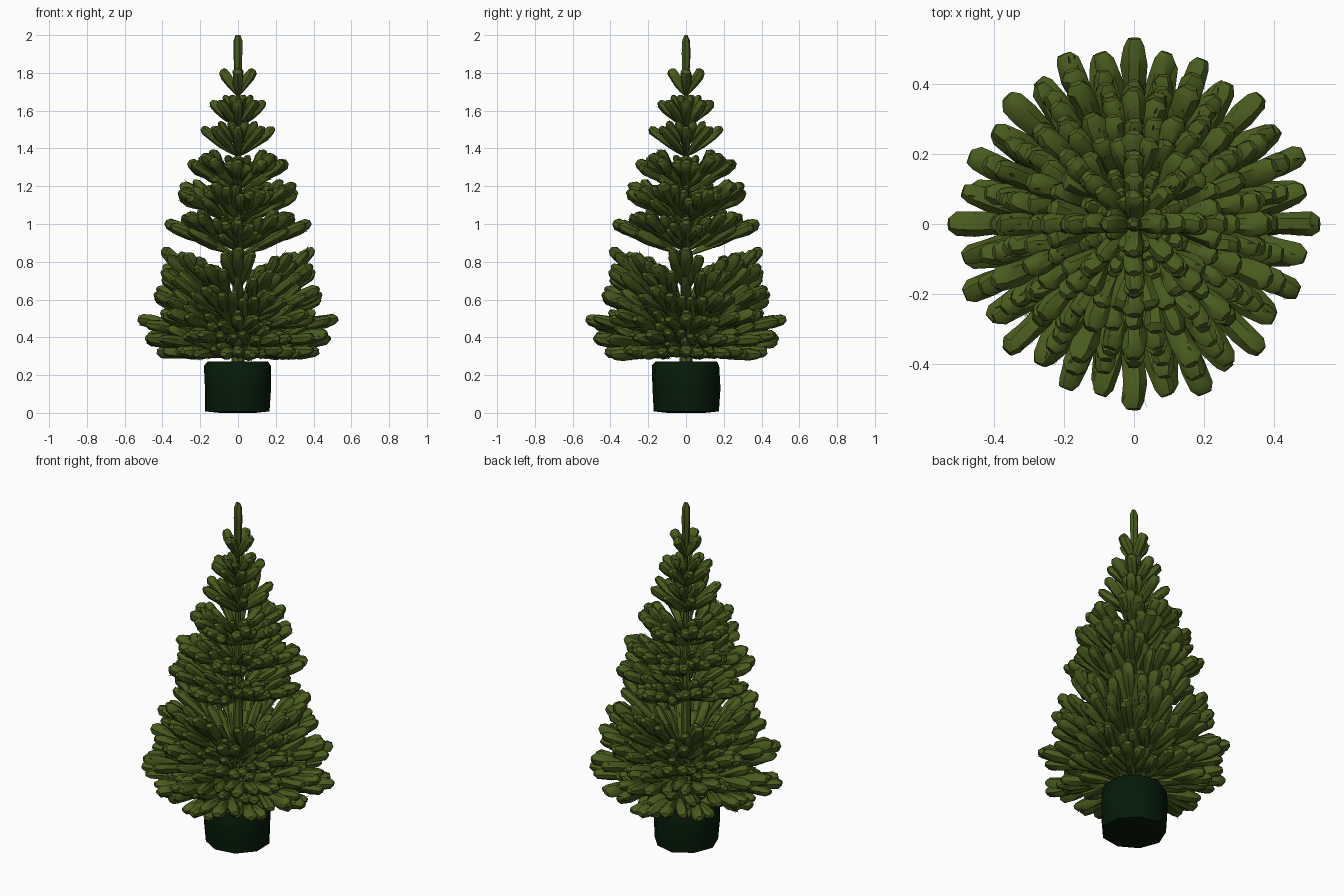
import bpy, bmesh, math, random
from mathutils import Vector

if "Cube" in bpy.data.objects:
    bpy.data.objects.remove(bpy.data.objects["Cube"])

random.seed(4)


def material(name, rgb):
    m = bpy.data.materials.new(name)
    m.diffuse_color = (*rgb, 1)
    m.use_nodes = True
    m.node_tree.nodes["Principled BSDF"].inputs["Base Color"].default_value = m.diffuse_color
    return m


GREEN = material("needle green", (0.066, 0.105, 0.013))
POT = material("dark pot green", (0.0015, 0.0105, 0.0025))


def finish(bm, name, mat, angle):
    bmesh.ops.recalc_face_normals(bm, faces=bm.faces)
    me = bpy.data.meshes.new(name)
    bm.to_mesh(me)
    bm.free()
    ob = bpy.data.objects.new(name, me)
    bpy.context.collection.objects.link(ob)
    me.materials.append(mat)
    bpy.ops.object.select_all(action='DESELECT')
    ob.select_set(True)
    bpy.context.view_layer.objects.active = ob
    bpy.ops.object.shade_smooth_by_angle(angle=math.radians(angle))
    return ob


# Shoot profile: (position along, width, height)
SHOOT = [(0, .22, .22), (.2, .55, .55), (.45, .9, .85), (.72, 1, 1), (.92, .95, .85), (1, .55, .35)]


def shoot(bm, a, b, r, needles=8, sides=7, jitter=.15):
    """Blunt needle-covered shoot from a to b with maximum radius r."""
    a, b = Vector(a), Vector(b)
    d = (b - a).normalized()
    side = d.cross(Vector((0, 0, 1)))
    side = side.normalized() if side.length > .01 else Vector((1, 0, 0))
    up = side.cross(d).normalized()
    rings = []
    for t, w, h in SHOOT:
        ring = []
        for i in range(sides):
            q = 2 * math.pi * (i + .25) / sides
            k = r * random.uniform(1 - jitter, 1 + jitter)
            ring.append(bm.verts.new(a.lerp(b, t) + side * (math.cos(q) * w * k) + up * (math.sin(q) * h * k)))
        rings.append(ring)
    for p, q in zip(rings, rings[1:]):
        for i in range(sides):
            j = (i + 1) % sides
            bm.faces.new((p[i], p[j], q[j], q[i]))
    bm.faces.new(rings[0][::-1])
    bm.faces.new(rings[-1])
    # loose needles lying along the surface
    for _ in range(needles):
        t = random.uniform(.3, .9)
        q = random.uniform(0, 2 * math.pi)
        n = side * math.cos(q) + up * math.sin(q)
        root = a.lerp(b, t) + n * r * .8
        w = d.cross(n) * .004
        bm.faces.new([bm.verts.new(v) for v in (root - w, root + w, root + d * .025 + n * r * .28)])


def polar(angle, r, z):
    return Vector((r * math.cos(angle), r * math.sin(angle), z))


def branch(bm, ang, R, z_tip, z_base, full):
    """Main bough with side shoots fanned sideways and up and down."""
    base, tip = polar(ang, 0, z_base), polar(ang, R, z_tip)
    if not full:
        shoot(bm, base, tip, .029, 4)
        return
    L = (tip - base).length
    rise = z_tip - z_base
    steep = rise > .25
    shoot(bm, base.lerp(tip, max(.25, 1 - .27 / L)), tip, .036)
    shoot(bm, base.lerp(tip, .05), base.lerp(tip, .68), .03)
    for s in (-1, 1):
        dz = random.uniform(-.025, .015)
        shoot(bm, base.lerp(tip, .4), polar(ang + math.radians(11) * s, R * .94, z_base + rise * .93 + dz), .032)
        if R > .3 and not steep:
            dz = random.uniform(-.02, .05)
            shoot(bm, base.lerp(tip, .22), polar(ang + math.radians(19) * s, R * .72, z_base + rise * .72 + dz), .029)
    # shorter shoots above and below the bough
    shoot(bm, base.lerp(tip, .35), polar(ang, R * .77, z_base + rise * .77 + .065), .03)
    if R > .3:
        shoot(bm, base.lerp(tip, .15), polar(ang, R * .48, z_base + rise * .48 + .075), .027)


# Whorls: tip radius, tip height, height at trunk, side shoots, lift of diagonal boughs
TIERS = [
    (.083, 1.82, 1.68, False, None), (.142, 1.65, 1.51, False, 0),
    (.192, 1.51, 1.36, False, 0), (.262, 1.33, 1.16, True, .035),
    (.335, 1.17, .99, True, .04), (.385, 1.01, .83, True, .04),
    (.40, .87, .50, True, -.03), (.435, .75, .46, True, .03),
    (.475, .63, .42, True, .03), (.53, .50, .38, True, .03),
    (.525, .395, .345, True, .02), (.43, .325, .315, True, 0),
]
for k, (R, zt, zb, full, lift) in enumerate(TIERS):
    bm = bmesh.new()
    # lower whorls alternate their rotation so the tips interleave
    off = math.pi / 8 if k in (4, 7, 8, 10) else 0
    for i in range(8):
        ang = off + math.pi * i / 4
        if i % 2 == 0:
            branch(bm, ang, R, zt, zb, full)
        elif lift is not None:
            branch(bm, ang, R * .97, zt + lift, zb + lift * .6, full)
        # steep inner shoots on the upper whorls
        if 0 < k < 6:
            a = ang + math.pi / 8
            shoot(bm, polar(a, 0, zb + .05), polar(a, R * .55, zt + .03), .022, 3)
    finish(bm, f"branch_whorl_{k + 1}", GREEN, 40)

# Top leader
bm = bmesh.new()
shoot(bm, (0, 0, 1.66), (0, 0, 2.0), .024, 5, 6, .05)
finish(bm, "leader", GREEN, 40)

# Trunk
bm = bmesh.new()
bmesh.ops.create_cone(bm, cap_ends=True, segments=8, radius1=.035, radius2=.01, depth=1.5)
bmesh.ops.translate(bm, verts=bm.verts, vec=(0, 0, .98))
finish(bm, "trunk", GREEN, 40)

# Pot: slightly lumpy eight-sided tub
bm = bmesh.new()
rings = []
for r, z in [(.10, 0), (.175, .008), (.182, .13), (.18, .25), (.165, .272), (.05, .272)]:
    rings.append([bm.verts.new(polar(2 * math.pi * (i + .5) / 9, r * random.uniform(.96, 1.03), z))
                  for i in range(9)])
for p, q in zip(rings, rings[1:]):
    for i in range(9):
        j = (i + 1) % 9
        bm.faces.new((p[i], p[j], q[j], q[i]))
bm.faces.new(rings[0][::-1])
bm.faces.new(rings[-1])
finish(bm, "pot", POT, 60)
